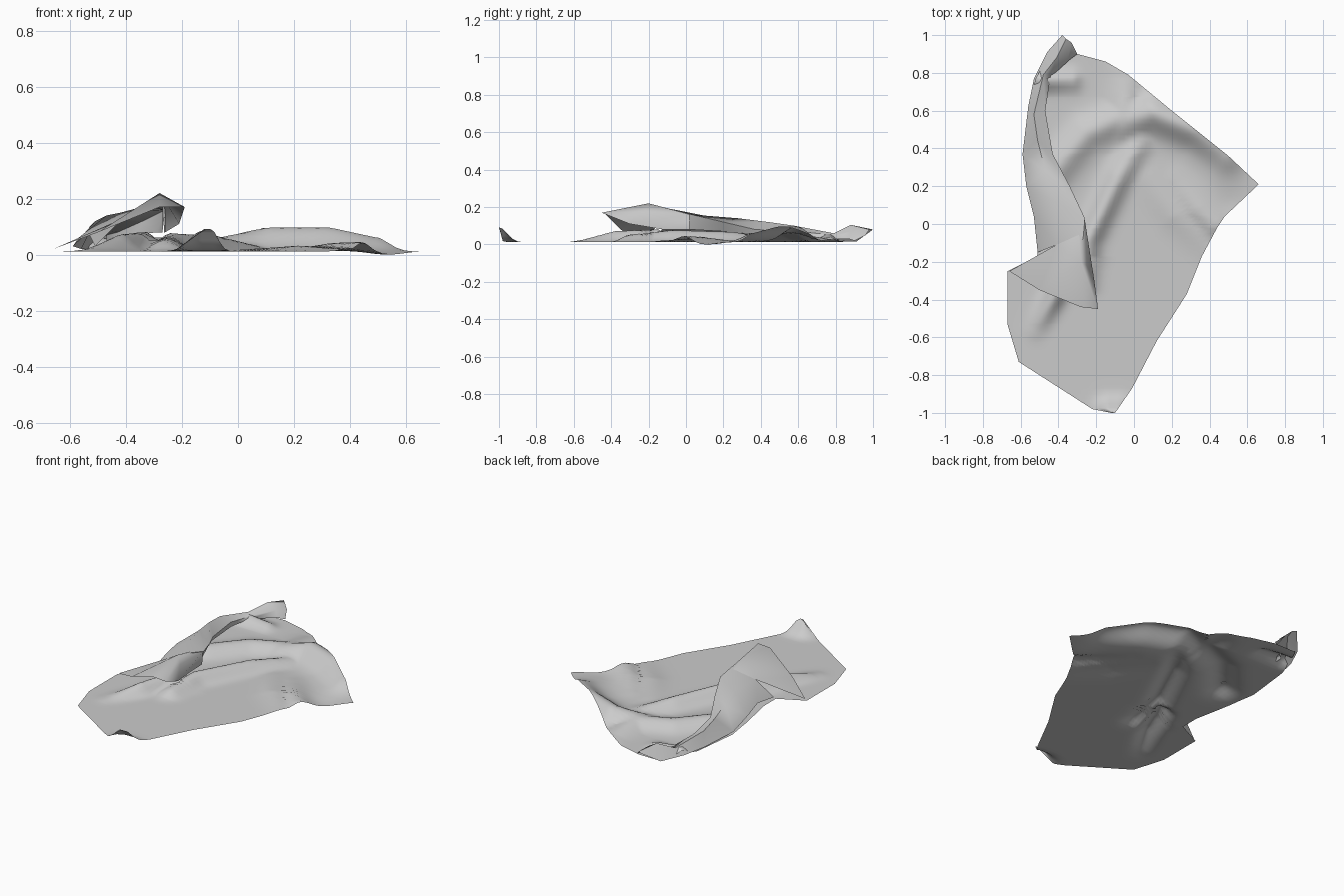
import bpy, math
from mathutils import Vector


def make(name, verts, faces, angle=45):
    me = bpy.data.meshes.new(name)
    me.from_pydata(verts, [], faces)
    me.update()
    ob = bpy.data.objects.new(name, me)
    bpy.context.collection.objects.link(ob)
    bpy.context.view_layer.objects.active = ob
    ob.select_set(True)
    bpy.ops.object.shade_smooth_by_angle(angle=math.radians(angle))
    ob.select_set(False)
    return ob


def loft(name, rows, angle=60):
    n = len(rows[0])
    faces = [(r * n + i, r * n + i + 1, (r + 1) * n + i + 1, (r + 1) * n + i)
             for r in range(len(rows) - 1) for i in range(n - 1)]
    return make(name, [p for row in rows for p in row], faces, angle)


def lerp(table, y):
    for (y0, x0), (y1, x1) in zip(table, table[1:]):
        if y <= y1:
            return x0 + (x1 - x0) * (y - y0) / (y1 - y0)
    return table[-1][1]


# Spread sheet: left and right outline as (y, x)
left = [(-1, -.12), (-.98, -.22), (-.73, -.61), (-.53, -.67), (-.25, -.67), (-.17, -.51),
        (-.05, -.51), (.2, -.56), (.37, -.585), (.67, -.55), (.77, -.52), (.9, -.45)]
right = [(-1, -.10), (-.87, -.01), (-.62, .12), (-.37, .28), (-.17, .36), (-.02, .44),
         (.04, .48), (.21, .66), (.36, .5), (.6, .2), (.79, -.03), (.86, -.15), (.9, -.3)]

# Creases: path of (x, y, height), width
creases = [
    ([(-.06, .54, .05), (.1, .59, .085), (.33, .5, .085), (.49, .37, .05)], .09),
    ([(-.42, .28, .05), (-.25, .48, .05), (-.05, .57, .05), (-.03, .78, .015)], .08),
    ([(.06, .48, .02), (-.08, .25, .055), (-.24, -.08, .065), (-.26, -.3, .04)], .06),
    ([(.08, .23, .01), (.22, .05, .02), (.38, -.1, .01)], .08),
    ([(.22, .22, .01), (.34, .08, .03), (.43, .0, .035)], .07),
    ([(-.52, -.56, .01), (-.42, -.38, .06), (-.33, -.15, .07)], .05),
    ([(-.49, .76, .05), (-.33, .76, .03)], .05),
    ([(-.13, -1.0, .08), (-.09, -1.0, .08)], .06),
]


def height(x, y):
    z = 0
    for path, w in creases:
        best = 0
        for a, b in zip(path, path[1:]):
            d = Vector((b[0] - a[0], b[1] - a[1]))
            p = Vector((x - a[0], y - a[1]))
            t = max(0, min(1, p.dot(d) / d.length_squared))
            dist = (p - d * t).length
            h = a[2] + (b[2] - a[2]) * t
            best = max(best, h * math.exp(-(dist / w) ** 2))
        z = max(z, best)
    # slight dip beside the right-hand corner
    return max(0, .012 + z - .012 * math.exp(-((x - .53) ** 2 + (y - .11) ** 2) / .01))


ys = sorted({round(-1 + .025 * i, 3) for i in range(77)} | {y for y, _ in left + right})
rows = []
for y in ys:
    a, b = lerp(left, y), lerp(right, y)
    rows.append([(x, y, height(x, y)) for x in (a + (b - a) * i / 48 for i in range(49))])
loft("spread_sheet", rows, 80)

# Rolled-over left edge: outer edge, crest, inner crest, tucked hem
loft("rolled_edge", [
    [(-.38, 1.0, .08), (-.36, .98, .08), (-.33, .96, .05), (-.30, .90, .02)],
    [(-.46, .91, .015), (-.41, .88, .105), (-.35, .88, .07), (-.34, .87, .03)],
    [(-.53, .77, .02), (-.48, .79, .06), (-.44, .79, .05), (-.46, .76, .03)],
    [(-.56, .62, .02), (-.53, .58, .10), (-.47, .60, .07), (-.47, .60, .04)],
    [(-.59, .37, .03), (-.51, .44, .12), (-.43, .37, .08), (-.44, .37, .05)],
    [(-.57, .20, .06), (-.47, .28, .14), (-.34, .20, .12), (-.37, .20, .07)],
    [(-.53, .04, .07), (-.42, .12, .15), (-.26, .03, .16), (-.29, .03, .08)],
    [(-.51, -.15, .03), (-.41, -.11, .13), (-.27, -.08, .19), (-.27, -.10, .08)],
])

# Loose tongue at the end of the roll, with its hanging skirt
make("folded_tongue", [
    (-.66, -.25, .02), (-.41, -.11, .13), (-.30, .01, .165), (-.26, .02, .16),
    (-.28, -.20, .22), (-.28, -.44, .17), (-.50, -.35, .08),
    (-.25, -.22, .175), (-.19, -.45, .17), (-.21, -.30, .11), (-.26, -.12, .08),
    (-.265, .02, .08),
], [(0, 6, 1), (6, 4, 1), (6, 5, 4), (1, 4, 2), (2, 4, 3), (4, 7, 3),
    (4, 5, 8, 7), (7, 8, 9), (3, 7, 9, 10), (3, 10, 11)], 60)
